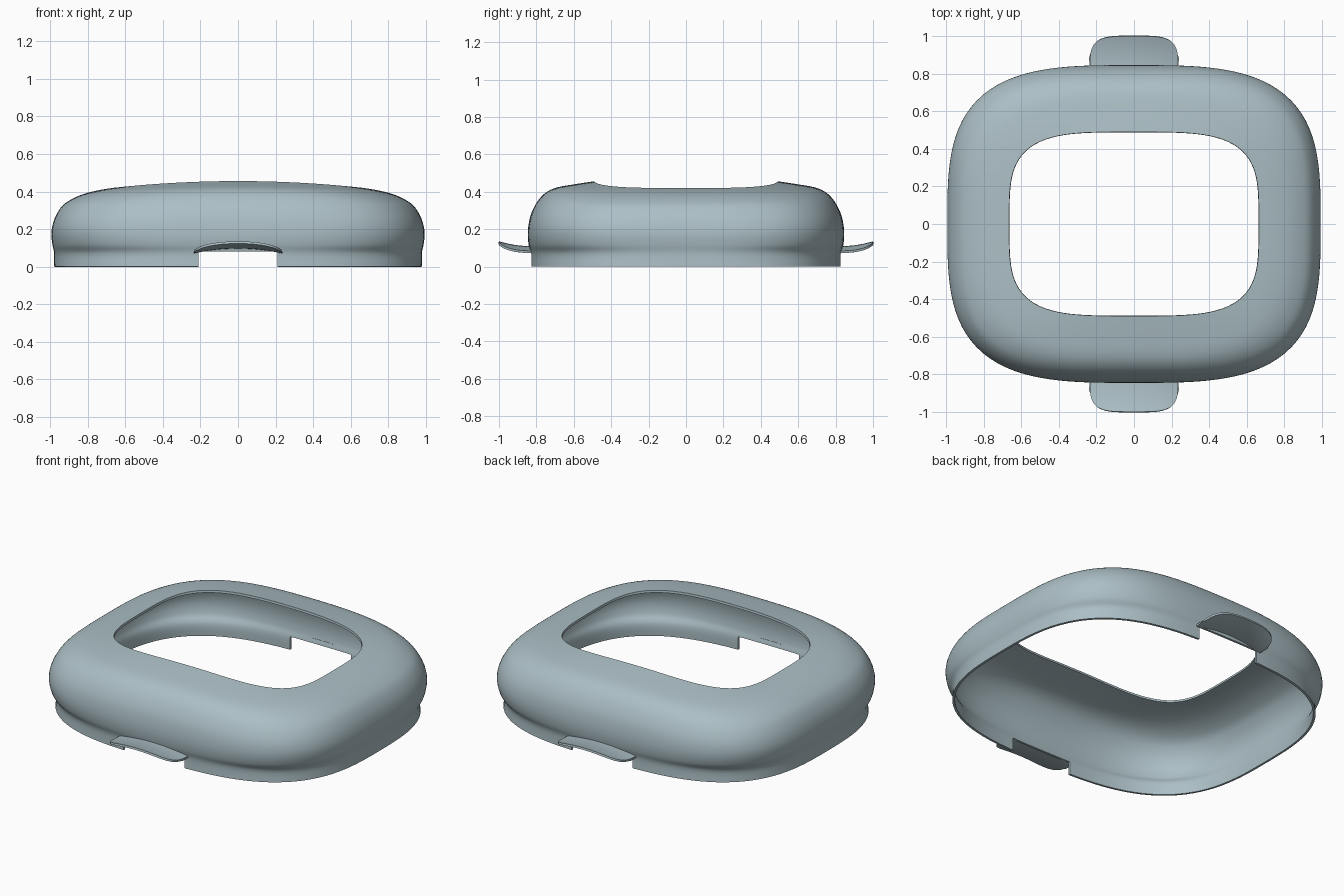
import bpy, bmesh, math

if "Cube" in bpy.data.objects:
    bpy.data.objects.remove(bpy.data.objects["Cube"])

mat = bpy.data.materials.new("pale blue grey")
mat.diffuse_color = (0.41, 0.52, 0.56, 1)
mat.use_nodes = True
mat.node_tree.nodes["Principled BSDF"].inputs["Base Color"].default_value = mat.diffuse_color


def make_object(name, bm, thickness):
    bmesh.ops.remove_doubles(bm, verts=bm.verts, dist=1e-5)
    me = bpy.data.meshes.new(name)
    bm.to_mesh(me)
    bm.free()
    me.materials.append(mat)
    ob = bpy.data.objects.new(name, me)
    bpy.context.collection.objects.link(ob)
    if thickness:
        m = ob.modifiers.new("thickness", 'SOLIDIFY')
        m.thickness = thickness
        m.offset = -1
        apply_mod(ob, m)
    return ob


def activate(ob):
    bpy.ops.object.select_all(action='DESELECT')
    ob.select_set(True)
    bpy.context.view_layer.objects.active = ob


def apply_mod(ob, m):
    activate(ob)
    bpy.ops.object.modifier_apply(modifier=m.name)


def catmull(p0, p1, p2, p3, t):
    return [0.5 * (2 * b + (c - a) * t + (2 * a - 5 * b + 4 * c - d) * t * t
                   + (3 * b - a - 3 * c + d) * t ** 3)
            for a, b, c, d in zip(p0, p1, p2, p3)]


def grid_faces(bm, rows, closed):
    n = len(rows[0])
    for r0, r1 in zip(rows, rows[1:]):
        for j in range(n if closed else n - 1):
            k = (j + 1) % n
            bm.faces.new((r0[j], r0[k], r1[k], r1[j]))


# Shell rings: half width, half depth, squareness, height at sides, height at front/back
RINGS = [(.98, .83, 3.0, 0, 0), (.979, .83, 3.0, .07, .07), (.988, .841, 3.2, .115, .115),
         (.994, .846, 3.3, .17, .17), (.988, .841, 3.35, .22, .23), (.97, .825, 3.35, .272, .29),
         (.935, .793, 3.35, .325, .35), (.885, .75, 3.35, .36, .395), (.82, .69, 3.4, .388, .423),
         (.74, .59, 3.6, .408, .441), (.665, .49, 3.8, .42, .456)]
SEG, SUB = 144, 4
levels = []
for i in range(len(RINGS) - 1):
    q = [RINGS[max(0, min(len(RINGS) - 1, i + d))] for d in (-1, 0, 1, 2)]
    levels += [catmull(*q, s / SUB) for s in range(SUB)]
levels.append(RINGS[-1])

bm = bmesh.new()
rows = []
for a, b, n, zx, zy in levels:
    row = []
    for j in range(SEG):
        t = 2 * math.pi * j / SEG
        c, s = math.cos(t), math.sin(t)
        r = (abs(c) ** n + abs(s) ** n) ** (-1 / n)
        row.append(bm.verts.new((a * r * c, b * r * s, zy + (zx - zy) * (r * c) ** 2)))
    rows.append(row)
grid_faces(bm, rows, True)
shell = make_object("cover_shell", bm, 0.014)

# Notches in the lower rim, front and back
bm = bmesh.new()
bmesh.ops.create_cube(bm, size=1)
for v in bm.verts:
    v.co = (v.co.x * 0.42, v.co.y * 3, v.co.z * 0.18 - 0.01)
cutter = make_object("notch_cutter", bm, 0)
cutter.hide_render = True
m = shell.modifiers.new("notches", 'BOOLEAN')
m.operation = 'DIFFERENCE'
m.solver = 'EXACT'
m.object = cutter
apply_mod(shell, m)
bpy.data.objects.remove(cutter)


# Arched finger tabs with an upturned lip
def tab(name, side):
    bm = bmesh.new()
    rows = []
    for i in range(33):
        u = math.sin(math.pi / 2 * (i / 16 - 1))
        reach = 0.176 * max(0, 1 - abs(u) ** 4) ** 0.25
        row = []
        for k in range(13):
            d = reach * k / 12
            z = 0.083 + 0.026 * (1 - u * u) + 0.026 * (d / 0.176) ** 2
            row.append(bm.verts.new((0.235 * u * -side, side * (0.824 + d), z)))
        rows.append(row)
    grid_faces(bm, rows, False)
    bmesh.ops.remove_doubles(bm, verts=bm.verts, dist=1e-5)
    bmesh.ops.recalc_face_normals(bm, faces=bm.faces)
    bm.normal_update()
    if sum(f.normal.z for f in bm.faces) < 0:
        bmesh.ops.reverse_faces(bm, faces=bm.faces)
    return make_object(name, bm, 0.012)


parts = [shell, tab("front_tab", -1), tab("back_tab", 1)]
for ob in parts:
    activate(ob)
    bpy.ops.object.shade_smooth_by_angle(angle=math.radians(35))
